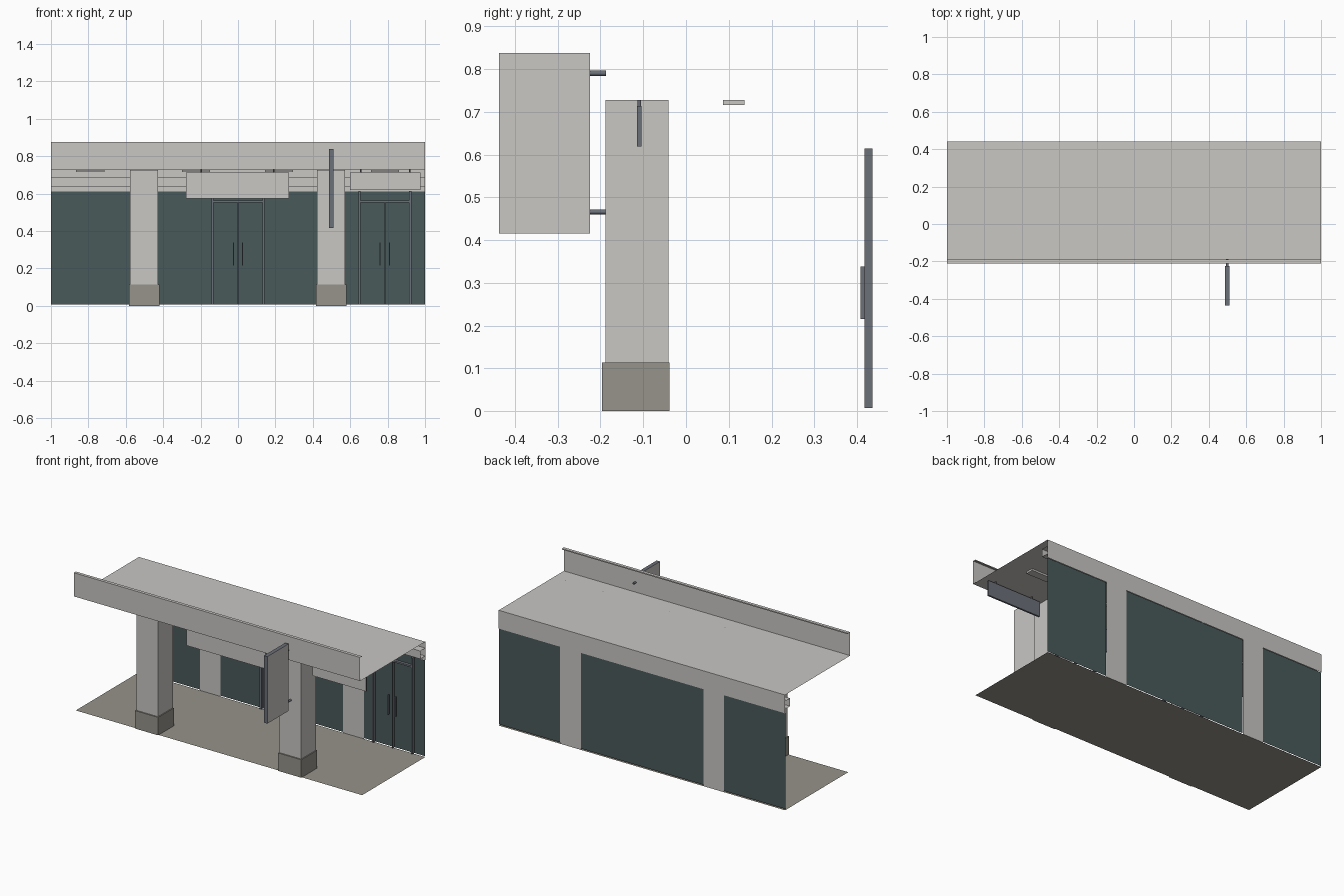
import bpy, bmesh, math

if "Cube" in bpy.data.objects:
    bpy.data.objects.remove(bpy.data.objects["Cube"])


def material(name, rgb):
    m = bpy.data.materials.new(name)
    lin = [(c / 255 / 12.92 if c <= 10 else ((c / 255 + 0.055) / 1.055) ** 2.4) for c in rgb]
    m.diffuse_color = (*lin, 1)
    m.use_nodes = True
    m.node_tree.nodes["Principled BSDF"].inputs["Base Color"].default_value = m.diffuse_color
    return m


PANEL = material("light_panel", (201, 199, 196))
STONE = material("warm_stone", (150, 147, 138))
GLASS = material("dark_teal_glass", (74, 90, 90))
METAL = material("grey_metal", (107, 112, 120))


def finish(name, bm, *mats):
    me = bpy.data.meshes.new(name)
    bm.to_mesh(me)
    bm.free()
    for m in mats:
        me.materials.append(m)
    ob = bpy.data.objects.new(name, me)
    bpy.context.collection.objects.link(ob)
    return ob


def box(name, x, y, z, mat, face_mat=None, rule=None):
    """Box from min/max ranges; faces whose normal meets the rule get face_mat."""
    bm = bmesh.new()
    bmesh.ops.create_cube(bm, size=1)
    for v in bm.verts:
        v.co = [(r[0] + r[1]) / 2 + c * (r[1] - r[0]) for r, c in zip((x, y, z), v.co)]
    bm.normal_update()
    if rule:
        for f in bm.faces:
            f.material_index = int(rule(f.normal))
    return finish(name, bm, mat, *([face_mat] if face_mat else []))


def sheet(name, profile, x, mat):
    """Open sheet: a (y, z) profile swept along x."""
    bm = bmesh.new()
    rows = [[bm.verts.new((px, y, z)) for px in x] for y, z in profile]
    for a, b in zip(rows, rows[1:]):
        bm.faces.new((a[0], a[1], b[1], b[0]))
    return finish(name, bm, mat)


def rod(name, x, y, z, r, axis):
    """Round rod along y or z, given as a range on that axis."""
    bm = bmesh.new()
    rng = y if axis == "y" else z
    bmesh.ops.create_cone(bm, cap_ends=True, segments=12, radius1=r, radius2=r,
                          depth=rng[1] - rng[0])
    ob = finish(name, bm, METAL)
    mid = sum(rng) / 2
    if axis == "y":
        ob.rotation_euler.x = math.pi / 2
        ob.location = (x, mid, z)
    else:
        ob.location = (x, y, mid)
    return ob


FULL = (-1, 1)
BACK = 0.44

# Floor, roof and fascia with its rearward lip
sheet("floor", [(-0.19, 0), (BACK, 0)], FULL, STONE)
sheet("roof", [(-0.21, 0.728), (BACK, 0.728)], FULL, PANEL)
sheet("fascia", [(-0.21, 0.728), (-0.21, 0.877), (-0.19, 0.877), (-0.19, 0.87)], FULL, PANEL)

# Upper wall with projecting ledge
sheet("upper_wall", [(BACK, 0.612), (BACK, 0.728)], FULL, PANEL)
sheet("wall_ledge", [(BACK, 0.688), (0.39, 0.688), (0.39, 0.638), (BACK, 0.638)], FULL, PANEL)

# Glazing between the wall piers
for i, span in enumerate([(-1, -0.573), (-0.427, 0.427), (0.573, 1)]):
    sheet(f"glass_{i + 1}", [(0.437, 0.007), (0.437, 0.612)], span, GLASS)

# Wall piers and free-standing columns with stone bases
for side, cx in (("left", -0.502), ("right", 0.498)):
    sheet(f"{side}_wall_pier", [(BACK, 0), (BACK, 0.612)], (cx - 0.073, cx + 0.073), PANEL)
    box(f"{side}_column", (cx - 0.075, cx + 0.075), (-0.188, -0.041), (0.1, 0.727), PANEL)
    box(f"{side}_column_base", (cx - 0.081, cx + 0.081), (-0.196, -0.039), (0, 0.113), STONE)

# Double doors: posts, header, meeting stile and pull handles
for door, cx in (("main", 0.0), ("side", 0.785)):
    depth = (0.418, 0.436)
    for s in (-1, 1):
        px = cx + s * 0.136
        box(f"{door}_door_post", (px - 0.006, px + 0.006), depth, (0.007, 0.614), METAL)
        hx = cx + s * 0.025
        box(f"{door}_door_handle", (hx - 0.003, hx + 0.003), (0.408, 0.42), (0.215, 0.338), METAL)
    box(f"{door}_door_header", (cx - 0.13, cx + 0.13), depth, (0.552, 0.562), METAL)
    box(f"{door}_door_stile", (cx - 0.003, cx + 0.003), depth, (0.007, 0.552), METAL)

# Hanging signs with light front faces
for name, x, z0, gap in (("main", (-0.278, 0.274), 0.574, 0.194),
                         ("side", (0.6, 0.975), 0.619, 0.131)):
    box(f"{name}_hanging_sign", x, (-0.115, -0.104), (z0, 0.714),
        METAL, PANEL, lambda n: n.y < -0.9)
    for s in (-1, 1):
        rod(f"{name}_sign_hanger", sum(x) / 2 + s * gap, -0.109, (0.71, 0.728), 0.004, "z")

# Projecting blade sign, light on both broad sides, with two brackets
box("blade_sign", (0.487, 0.511), (-0.437, -0.225), (0.415, 0.838),
    METAL, PANEL, lambda n: abs(n.x) > 0.9)
for z in (0.466, 0.79):
    rod("blade_sign_bracket", 0.499, (-0.227, -0.187), z, 0.006, "y")

# Ceiling lights
for cx in (-0.79, -0.225, 0.22, 0.785):
    box("ceiling_light", (cx - 0.075, cx + 0.075), (0.087, 0.137), (0.716, 0.727), PANEL)
